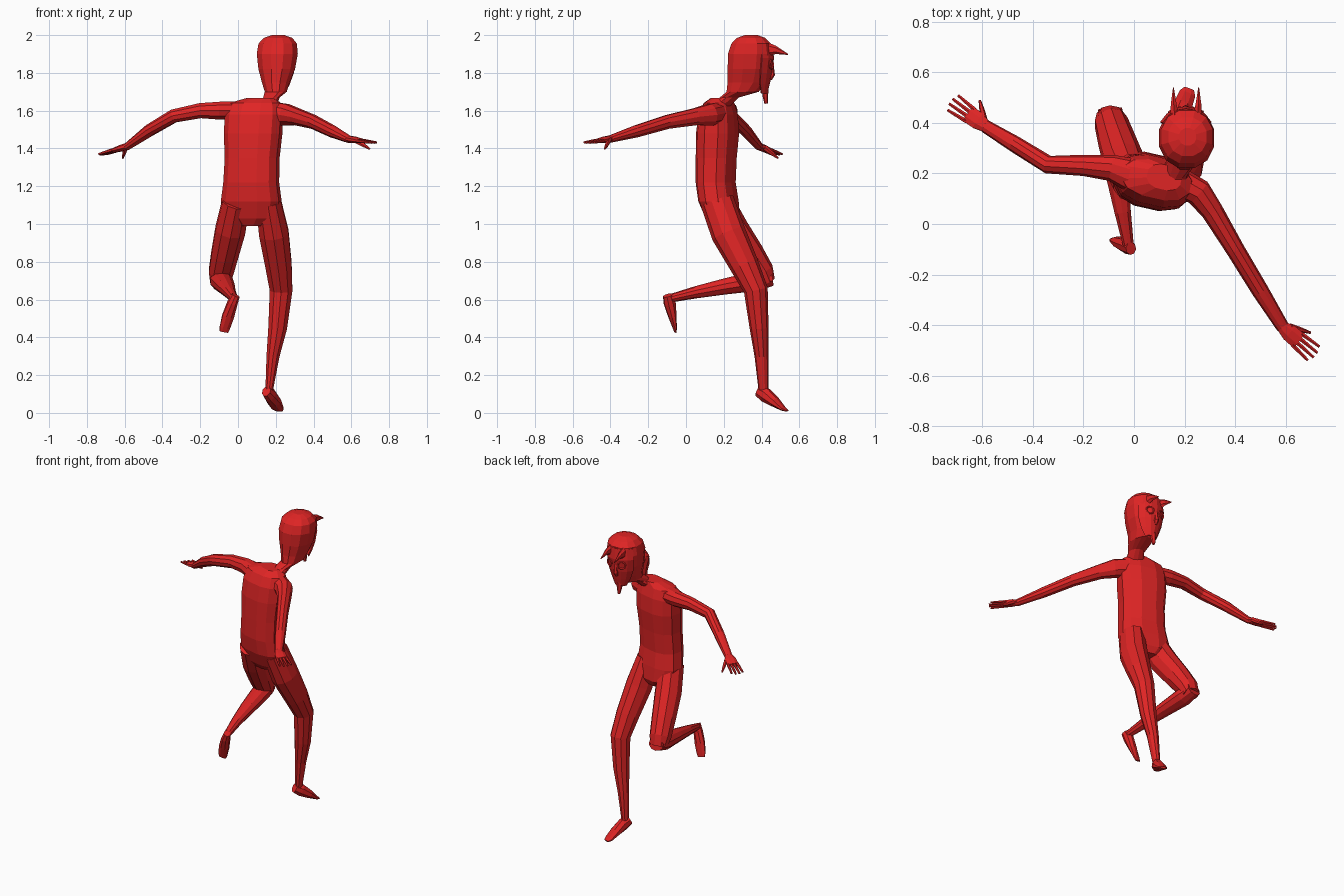
import bpy, bmesh, math
from mathutils import Vector

red = bpy.data.materials.new("red")
red.diffuse_color = (0.74, 0.018, 0.018, 1)


def finish(name, bm):
    bmesh.ops.recalc_face_normals(bm, faces=bm.faces[:])
    me = bpy.data.meshes.new(name)
    bm.to_mesh(me)
    bm.free()
    me.materials.append(red)
    ob = bpy.data.objects.new(name, me)
    bpy.context.collection.objects.link(ob)
    return ob


def loft(name, rings, side=(1, 0, 0), normal=None, n=10, power=1.0):
    """Skin through rings (x, y, z, half width along side, half depth)."""
    bm = bmesh.new()
    pts = [Vector(r[:3]) for r in rings]
    loops = []
    for i, r in enumerate(rings):
        t = Vector(normal) if normal else pts[min(i + 1, len(pts) - 1)] - pts[max(i - 1, 0)]
        t.normalize()
        u = Vector(side) - t * t.dot(Vector(side))
        u.normalize()
        v = t.cross(u)
        loop = []
        for k in range(n):
            a = 2 * math.pi * (k + 0.5) / n
            c, s = math.cos(a), math.sin(a)
            c = math.copysign(abs(c) ** power, c)
            s = math.copysign(abs(s) ** power, s)
            loop.append(bm.verts.new(pts[i] + u * c * r[3] + v * s * r[4]))
        loops.append(loop)
    for A, B in zip(loops, loops[1:]):
        for k in range(n):
            bm.faces.new((A[k], A[(k + 1) % n], B[(k + 1) % n], B[k]))
    bm.faces.new(loops[0])
    bm.faces.new(loops[-1])
    return finish(name, bm)


# Torso, twisted slightly about the vertical
loft("torso", [
    (0.07, 0.20, 0.99, 0.07, 0.06), (0.07, 0.195, 1.03, 0.14, 0.085),
    (0.07, 0.172, 1.12, 0.162, 0.10), (0.07, 0.157, 1.22, 0.148, 0.10),
    (0.075, 0.16, 1.35, 0.145, 0.103), (0.08, 0.167, 1.48, 0.155, 0.108),
    (0.085, 0.17, 1.58, 0.155, 0.098), (0.09, 0.175, 1.64, 0.14, 0.075),
    (0.12, 0.185, 1.668, 0.07, 0.05)],
    side=(0.97, -0.22, 0), normal=(0, 0, 1), n=12, power=0.8)

# Neck and head
loft("head", [
    (0.145, 0.17, 1.62, 0.06, 0.06), (0.177, 0.23, 1.67, 0.045, 0.052),
    (0.2, 0.30, 1.70, 0.06, 0.088), (0.2, 0.325, 1.75, 0.076, 0.108),
    (0.205, 0.335, 1.82, 0.10, 0.118), (0.208, 0.34, 1.90, 0.112, 0.122),
    (0.21, 0.345, 1.955, 0.105, 0.108), (0.212, 0.345, 1.985, 0.078, 0.078),
    (0.212, 0.345, 2.0, 0.035, 0.035)], normal=(0, 0, 1), n=12, power=0.92)

# Standing leg and foot
loft("standing_leg", [
    (0.16, 0.165, 1.12, 0.07, 0.09), (0.19, 0.225, 0.95, 0.082, 0.092),
    (0.215, 0.31, 0.78, 0.073, 0.077), (0.228, 0.37, 0.65, 0.063, 0.064),
    (0.21, 0.387, 0.45, 0.052, 0.05), (0.185, 0.40, 0.30, 0.036, 0.037),
    (0.165, 0.41, 0.12, 0.021, 0.026)])
loft("standing_foot", [
    (0.15, 0.385, 0.115, 0.026, 0.03), (0.17, 0.42, 0.095, 0.033, 0.04),
    (0.193, 0.47, 0.058, 0.04, 0.028), (0.211, 0.515, 0.022, 0.035, 0.012),
    (0.218, 0.535, 0.012, 0.022, 0.006)], side=(0.9, -0.42, 0), n=8)

# Raised leg and foot
loft("raised_thigh", [
    (-0.01, 0.165, 1.12, 0.075, 0.085), (-0.04, 0.245, 0.97, 0.083, 0.088),
    (-0.07, 0.335, 0.84, 0.075, 0.08), (-0.09, 0.40, 0.745, 0.068, 0.068),
    (-0.095, 0.43, 0.69, 0.055, 0.045)])
loft("raised_shin", [
    (-0.095, 0.455, 0.712, 0.05, 0.04), (-0.088, 0.37, 0.698, 0.062, 0.053),
    (-0.065, 0.2, 0.668, 0.05, 0.042), (-0.045, 0.05, 0.638, 0.034, 0.032),
    (-0.022, -0.085, 0.606, 0.022, 0.022)])
loft("raised_foot", [
    (-0.012, -0.097, 0.622, 0.022, 0.026), (-0.03, -0.086, 0.58, 0.028, 0.033),
    (-0.053, -0.072, 0.51, 0.034, 0.022), (-0.07, -0.06, 0.45, 0.03, 0.01),
    (-0.075, -0.056, 0.428, 0.024, 0.005)], side=(0.95, 0.1, 0.3), n=8)

# Arms
loft("left_arm", [
    (0.0, 0.19, 1.60, 0.05, 0.07), (-0.09, 0.222, 1.60, 0.05, 0.052),
    (-0.2, 0.232, 1.60, 0.042, 0.042), (-0.34, 0.235, 1.572, 0.037, 0.036),
    (-0.47, 0.315, 1.495, 0.033, 0.033), (-0.59, 0.388, 1.408, 0.019, 0.026)],
    side=(0, 0, 1))
loft("right_arm", [
    (0.17, 0.17, 1.59, 0.06, 0.06), (0.255, 0.125, 1.578, 0.06, 0.055),
    (0.31, 0.05, 1.568, 0.047, 0.044), (0.40, -0.10, 1.54, 0.038, 0.037),
    (0.5, -0.265, 1.49, 0.033, 0.034), (0.59, -0.41, 1.447, 0.019, 0.026)],
    side=(0, 0, 1))


# Hands: flat palm, four fingers and a thumb
def hand(label, wrist, tip, thumb):
    w, t, th = Vector(wrist), Vector(tip), Vector(thumb)
    d = (t - w).normalized()
    s = d.cross(Vector((0, 0, 1))).normalized()
    k = w + d * 0.09
    loft(label + "_palm", [(*w, 0.025, 0.019), (*(w + d * 0.04), 0.037, 0.018),
                           (*k, 0.038, 0.012)], side=s, n=8)
    for i in range(4):
        o = (i - 1.5) * 0.019
        end = t + s * o * 1.25 - d * 0.01 * abs(i - 1.5)
        loft(label + "_finger", [(*(k - d * 0.01 + s * o), 0.0095, 0.01),
                                 (*end, 0.006, 0.006)], side=s, n=6)
    b = w + d * 0.025 + s * math.copysign(0.02, (th - w).dot(s))
    loft(label + "_thumb", [(*b, 0.016, 0.013), (*b.lerp(th, 0.55), 0.012, 0.010),
                            (*th, 0.005, 0.005)], side=(0, 0, 1), n=6)


hand("left_hand", (-0.585, 0.385, 1.412), (-0.728, 0.488, 1.366), (-0.61, 0.488, 1.348))
hand("right_hand", (0.585, -0.405, 1.45), (0.722, -0.522, 1.43), (0.698, -0.43, 1.397))

# Curved face mask tapering to the chin: rows of (z, y centre, half width, depth)
bm = bmesh.new()
rows = []
for z, cy, a, b in [(1.95, 0.345, 0.105, 0.112), (1.88, 0.34, 0.118, 0.126),
                    (1.80, 0.335, 0.105, 0.122), (1.74, 0.345, 0.08, 0.098),
                    (1.69, 0.37, 0.05, 0.06)]:
    rows.append([bm.verts.new((0.205 + a * math.sin(math.radians(g)),
                               cy + b * math.cos(math.radians(g)), z))
                 for g in range(-60, 61, 20)])
for A, B in zip(rows, rows[1:]):
    for i in range(6):
        bm.faces.new((A[i], A[i + 1], B[i + 1], B[i]))
mask = finish("mask", bm)
mod = mask.modifiers.new("thickness", 'SOLIDIFY')
mod.thickness = 0.008

# Pointed beard and nose
loft("beard", [(0.2, 0.42, 1.74, 0.028, 0.018), (0.2, 0.42, 1.68, 0.018, 0.015),
               (0.2, 0.425, 1.637, 0.008, 0.01)], n=6)
loft("nose", [(0.205, 0.453, 1.85, 0.008, 0.01), (0.204, 0.455, 1.79, 0.017, 0.016),
              (0.203, 0.445, 1.765, 0.012, 0.01)], n=6)

# Mirrored horns and eye rings
for m in (-1, 1):
    loft("horn", [(0.206 + m * 0.045, 0.425, 1.925, 0.02, 0.04),
                  (0.206 + m * 0.049, 0.475, 1.922, 0.013, 0.022),
                  (0.206 + m * 0.05, 0.54, 1.898, 0.002, 0.003)],
         normal=(0, 1, 0), n=6)
    bpy.ops.mesh.primitive_torus_add(
        major_radius=0.024, minor_radius=0.005, major_segments=10, minor_segments=4,
        location=(0.206 + m * 0.045, 0.452, 1.845),
        rotation=(math.pi / 2, 0, -m * math.radians(22)))
    ring = bpy.context.object
    ring.name = "eye_ring"
    ring.data.materials.append(red)
    for p in ring.data.polygons:
        p.use_smooth = False
